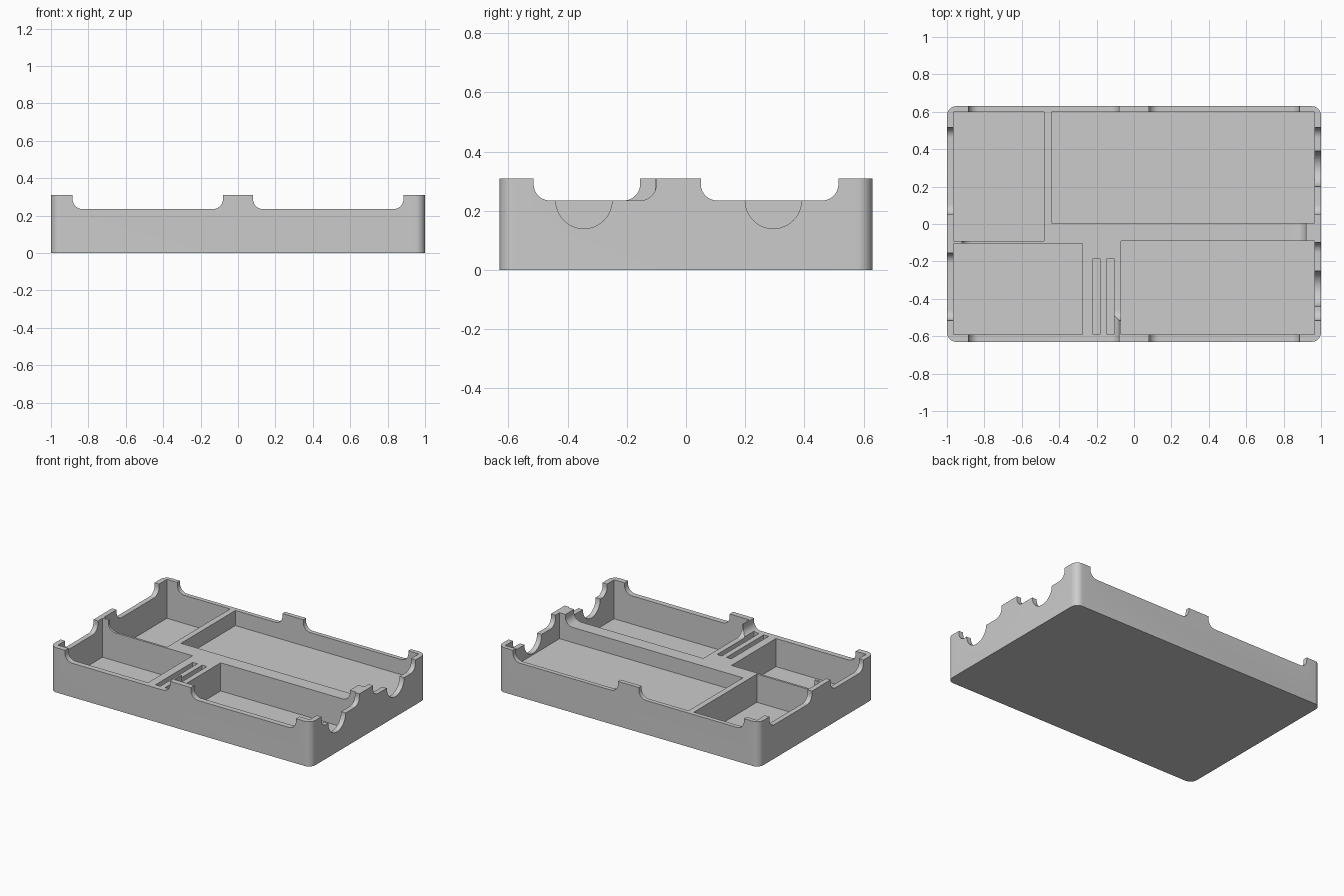
import bpy
import bmesh
import math
from mathutils import Vector

cube = bpy.data.objects.get("Cube")
if cube:
    bpy.data.objects.remove(cube, do_unlink=True)

HEIGHT, RIM = 0.31, 0.235     # corner post height and lowered rim height
HALF_X, HALF_Y = 1.0, 0.63

grey = bpy.data.materials.new("plain grey")
grey.use_nodes = True
colour = (0.6, 0.6, 0.6, 1)
grey.diffuse_color = colour
grey.node_tree.nodes["Principled BSDF"].inputs["Base Color"].default_value = colour


def prism(name, outline, depth):
    """Extrude a closed outline of 3D points along the depth vector."""
    bm = bmesh.new()
    face = bm.faces.new([bm.verts.new(p) for p in outline])
    new = bmesh.ops.extrude_face_region(bm, geom=[face])["geom"]
    verts = [v for v in new if isinstance(v, bmesh.types.BMVert)]
    bmesh.ops.translate(bm, verts=verts, vec=Vector(depth))
    bmesh.ops.recalc_face_normals(bm, faces=bm.faces)
    mesh = bpy.data.meshes.new(name)
    bm.to_mesh(mesh)
    bm.free()
    mesh.materials.append(grey)
    obj = bpy.data.objects.new(name, mesh)
    bpy.context.collection.objects.link(obj)
    return obj


def arc(cx, cy, r, start, end, steps=10):
    return [(cx + r * math.cos(math.radians(start + (end - start) * i / steps)),
             cy + r * math.sin(math.radians(start + (end - start) * i / steps)))
            for i in range(steps + 1)]


def carve(cutter):
    """Subtract a cutter from the tray and discard it."""
    mod = tray.modifiers.new("carve", "BOOLEAN")
    mod.operation, mod.solver, mod.object = "DIFFERENCE", "EXACT", cutter
    bpy.context.view_layer.objects.active = tray
    bpy.ops.object.modifier_apply(modifier=mod.name)
    bpy.data.objects.remove(cutter, do_unlink=True)


def pocket(x0, x1, y0, y1, floor):
    corners = [(x0, y0, floor), (x1, y0, floor), (x1, y1, floor), (x0, y1, floor)]
    carve(prism("pocket_cutter", corners, (0, 0, 1)))


def notch(axis, lo, hi, start, end, r=0.055):
    """Lower the rim from lo to hi with filleted ends, running along the axis."""
    side = ([(lo, 0.5)] + arc(lo + r, RIM + r, r, 180, 270)
            + arc(hi - r, RIM + r, r, 270, 360) + [(hi, 0.5)])
    if axis == "x":
        carve(prism("notch_cutter", [(start, a, z) for a, z in side], (end - start, 0, 0)))
    else:
        carve(prism("notch_cutter", [(a, start, z) for a, z in side], (0, end - start, 0)))


# Solid body with rounded upright corners
R = 0.05
cx, cy = HALF_X - R, HALF_Y - R
plan = (arc(cx, cy, R, 0, 90) + arc(-cx, cy, R, 90, 180)
        + arc(-cx, -cy, R, 180, 270) + arc(cx, -cy, R, 270, 360))
tray = prism("organiser_tray", [(x, y, 0) for x, y in plan], (0, 0, HEIGHT))
tray.select_set(True)

# Compartments
pocket(-0.965, -0.48, -0.09, 0.6, 0.04)
pocket(-0.44, 0.965, 0.005, 0.6, 0.13)
pocket(-0.965, -0.275, -0.592, -0.105, 0.04)
pocket(-0.07, 0.965, -0.592, -0.09, 0.04)

# Two narrow card slots
for x in (-0.218, -0.145):
    pocket(x, x + 0.037, -0.592, -0.185, 0.04)

# Lowered rims on the long sides, the ends and the middle
for lo, hi in ((-0.885, -0.08), (0.08, 0.885)):
    notch("y", lo, hi, -1, 1)
notch("y", -0.92, 0.92, -0.3, 0.3)
notch("x", 0.05, 0.515, -1.5, 1.5)
notch("x", -0.515, -0.155, -1.5, 0.02)
notch("x", -0.515, -0.10, 0, 1.5)

# Half-round finger cut-outs in the left end
for y in (-0.345, 0.295):
    ring = arc(y, RIM, 0.095, 180, 360, 24)
    outline = [(0.93, a, z) for a, z in [(y - 0.095, 0.26)] + ring + [(y + 0.095, 0.26)]]
    carve(prism("finger_cutter", outline, (0.2, 0, 0)))

bpy.context.view_layer.objects.active = tray
tray.select_set(True)
bpy.ops.object.shade_smooth_by_angle(angle=math.radians(30))
